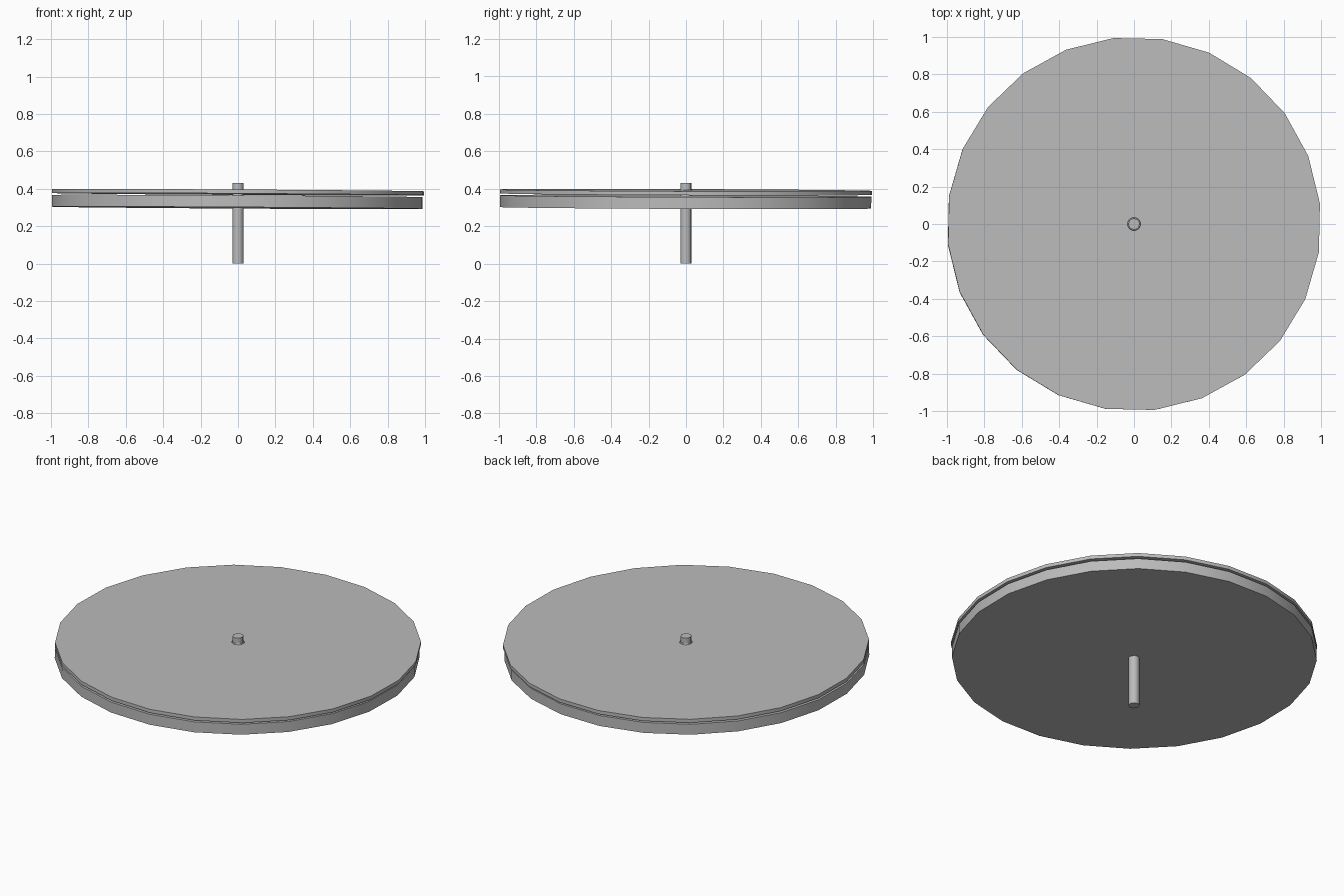
import bpy
import math

if "Cube" in bpy.data.objects:
    bpy.data.objects.remove(bpy.data.objects["Cube"])

grey = bpy.data.materials.new("plain grey")
grey.diffuse_color = (0.5, 0.5, 0.5, 1)
grey.use_nodes = True
grey.node_tree.nodes["Principled BSDF"].inputs["Base Color"].default_value = grey.diffuse_color


def cylinder(name, sides, r_low, r_high, z0, z1, xy=(0, 0), spin=0.0, tilt=(0, 0)):
    """Smooth-sided cylinder or cone with sharp rims, tilted about its own middle."""
    bpy.ops.mesh.primitive_cone_add(
        vertices=sides, radius1=r_low, radius2=r_high, depth=z1 - z0,
        location=(xy[0], xy[1], (z0 + z1) / 2))
    ob = bpy.context.object
    ob.name = name
    # spin the rim corners into place before tilting
    for v in ob.data.vertices:
        x, y = v.co.x, v.co.y
        v.co.x = x * math.cos(spin) - y * math.sin(spin)
        v.co.y = x * math.sin(spin) + y * math.cos(spin)
    ob.rotation_euler = (tilt[0], tilt[1], 0)
    ob.data.materials.append(grey)
    bpy.ops.object.shade_smooth_by_angle(angle=math.radians(50))
    return ob


SPIN = math.radians(6.3)
LEAN = (-0.004, 0.006)

# Two stacked discs with a thin gap, leaning very slightly
cylinder("lower_disc", 24, 0.997, 0.997, 0.298, 0.361, (-0.004, -0.002), SPIN, LEAN)
cylinder("upper_disc", 24, 1.0, 1.0, 0.371, 0.392, (0, 0), SPIN, LEAN)

# Central spindle below, through and above the discs
cylinder("spindle", 8, 0.031, 0.031, 0.0, 0.43, spin=math.radians(10))
cylinder("spindle_collar", 16, 0.039, 0.033, 0.385, 0.397)
